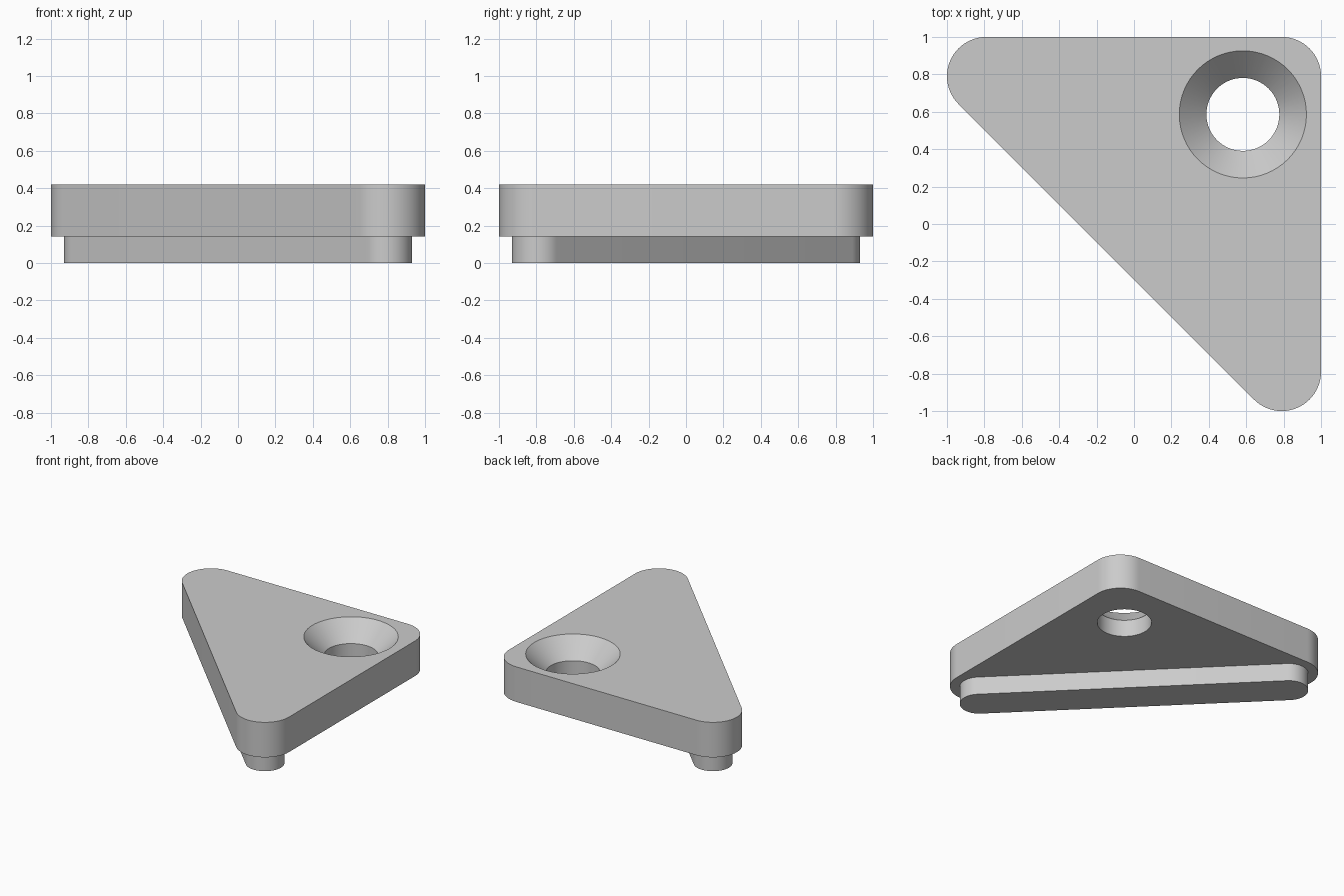
import bpy, bmesh, math

cube = bpy.data.objects.get("Cube")
if cube:
    bpy.data.objects.remove(cube, do_unlink=True)

CORNER = 0.79            # distance of the corner arc centres from the middle
PLATE_R, RAIL_R = 0.21, 0.14
RAIL_TOP, PLATE_TOP = 0.142, 0.42
HOLE = (0.582, 0.586)
HOLE_R, SINK_R = 0.195, 0.34

grey = bpy.data.materials.new("plain grey")
grey.use_nodes = True
grey.diffuse_color = (0.6, 0.6, 0.6, 1)
grey.node_tree.nodes["Principled BSDF"].inputs["Base Color"].default_value = (0.6, 0.6, 0.6, 1)


def arc(cx, cy, r, start, end, steps):
    """Points along an arc, angles in degrees."""
    angles = [math.radians(start + (end - start) * i / steps) for i in range(steps + 1)]
    return [(cx + r * math.cos(a), cy + r * math.sin(a)) for a in angles]


def loft(name, sections):
    """Closed solid through stacked outlines, each given as (points, z)."""
    bm = bmesh.new()
    rings = [[bm.verts.new((x, y, z)) for x, y in pts] for pts, z in sections]
    bm.faces.new(rings[0][::-1])
    bm.faces.new(rings[-1])
    for low, high in zip(rings, rings[1:]):
        for i in range(len(low)):
            j = (i + 1) % len(low)
            bm.faces.new((low[i], low[j], high[j], high[i]))
    mesh = bpy.data.meshes.new(name)
    bm.to_mesh(mesh)
    bm.free()
    mesh.materials.append(grey)
    obj = bpy.data.objects.new(name, mesh)
    bpy.context.collection.objects.link(obj)
    return obj


def activate(obj):
    bpy.ops.object.select_all(action='DESELECT')
    obj.select_set(True)
    bpy.context.view_layer.objects.active = obj


# Rounded right-angle triangle plate
outline = (arc(CORNER, CORNER, PLATE_R, 0, 90, 16)
           + arc(-CORNER, CORNER, PLATE_R, 90, 225, 24)
           + arc(CORNER, -CORNER, PLATE_R, 225, 360, 24))
plate = loft("triangle_plate", [(outline, RAIL_TOP), (outline, PLATE_TOP)])

# Countersunk screw hole: straight bore with a 45 degree cone above


def circle(r):
    return arc(*HOLE, r, 0, 360, 64)[:-1]


depth = SINK_R - HOLE_R
extra = 0.05
cutter = loft("hole_cutter", [(circle(HOLE_R), RAIL_TOP - extra),
                              (circle(HOLE_R), PLATE_TOP - depth),
                              (circle(SINK_R + extra), PLATE_TOP + extra)])
cutter.hide_render = True
cut = plate.modifiers.new("screw_hole", 'BOOLEAN')
cut.operation = 'DIFFERENCE'
cut.solver = 'EXACT'
cut.object = cutter
activate(plate)
bpy.ops.object.modifier_apply(modifier=cut.name)
bpy.data.objects.remove(cutter, do_unlink=True)

# Round-ended rail under the long diagonal edge
slot = (arc(-CORNER, CORNER, RAIL_R, 45, 225, 32)
        + arc(CORNER, -CORNER, RAIL_R, 225, 405, 32))
rail = loft("diagonal_rail", [(slot, 0), (slot, RAIL_TOP)])

for part in (plate, rail):
    activate(part)
    bpy.ops.object.shade_smooth_by_angle(angle=math.radians(30))
